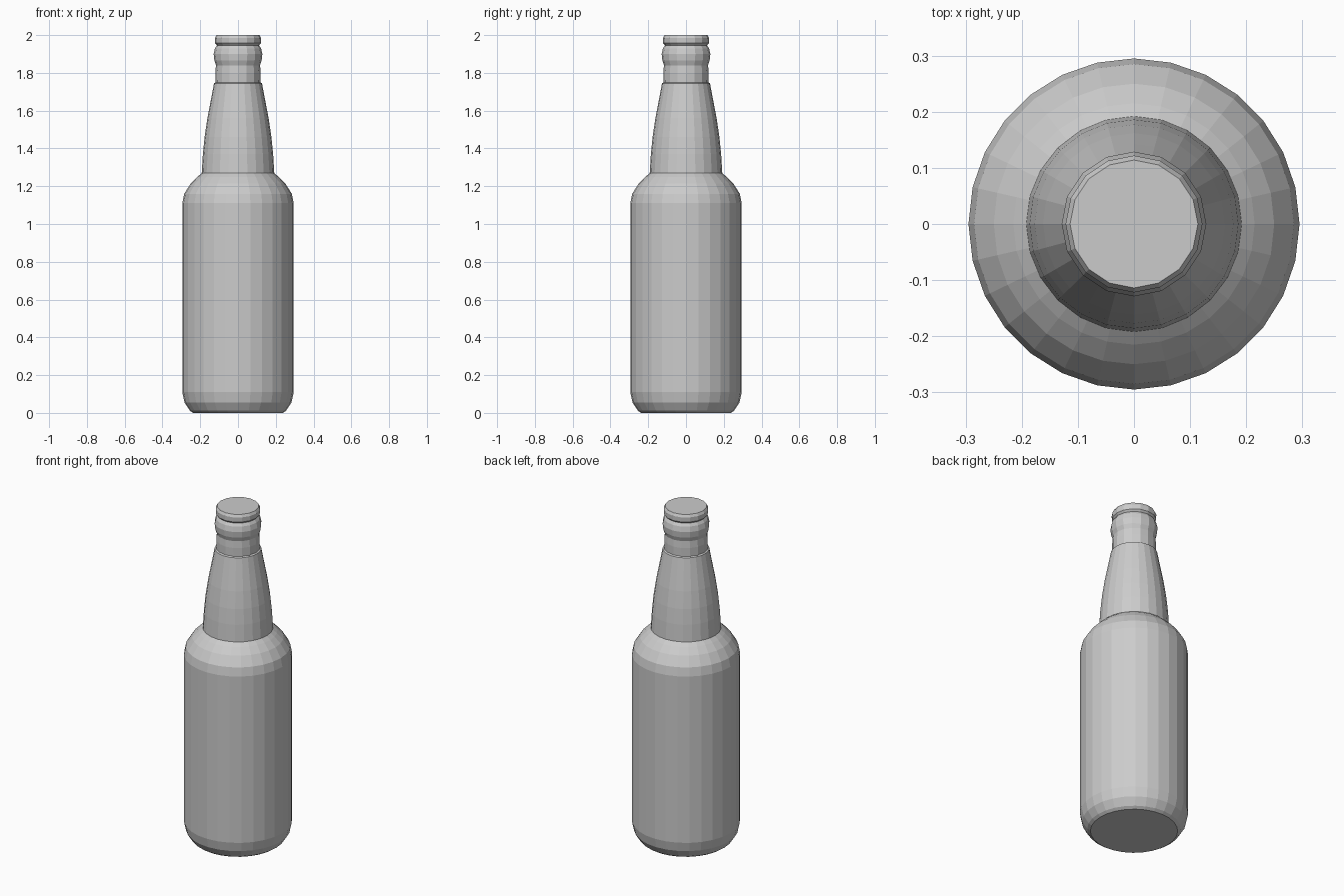
import bpy, bmesh
from math import sin, cos, tau

if "Cube" in bpy.data.objects:
    bpy.data.objects.remove(bpy.data.objects["Cube"])


def lathe(name, profile, sides, cap_bottom=False, cap_top=False):
    """Revolve (radius, z) points around z into a flat-faced shell."""
    bm = bmesh.new()
    rings = []
    for r, z in profile:
        rings.append([bm.verts.new((r * cos(tau * i / sides), r * sin(tau * i / sides), z))
                      for i in range(sides)])
    for low, high in zip(rings, rings[1:]):
        for i in range(sides):
            j = (i + 1) % sides
            bm.faces.new((low[i], low[j], high[j], high[i]))
    if cap_bottom:
        bm.faces.new(rings[0][::-1])
    if cap_top:
        bm.faces.new(rings[-1])
    mesh = bpy.data.meshes.new(name)
    bm.to_mesh(mesh)
    bm.free()
    obj = bpy.data.objects.new(name, mesh)
    bpy.context.collection.objects.link(obj)
    return obj


# Main body with rounded base and shoulder
lathe("body", [(0.238, 0.0), (0.255, 0.012), (0.283, 0.055), (0.295, 0.11),
               (0.295, 1.11), (0.285, 1.16), (0.25, 1.215), (0.215, 1.25),
               (0.188, 1.272)], 28, cap_bottom=True)

# Tapering neck
lathe("neck", [(0.192, 1.27), (0.186, 1.37), (0.177, 1.46), (0.162, 1.56),
               (0.143, 1.66), (0.127, 1.745), (0.117, 1.75)], 24)

# Collar above the neck
lathe("collar", [(0.119, 1.745), (0.12, 1.80), (0.117, 1.84)], 16)

# Bulging ring below the lip
lathe("neck_ring", [(0.115, 1.838), (0.125, 1.865), (0.129, 1.90),
                    (0.122, 1.93), (0.110, 1.948)], 16)

# Lip with flat closed top
lathe("lip", [(0.110, 1.945), (0.121, 1.957), (0.122, 1.985), (0.114, 2.0)],
      16, cap_top=True)
